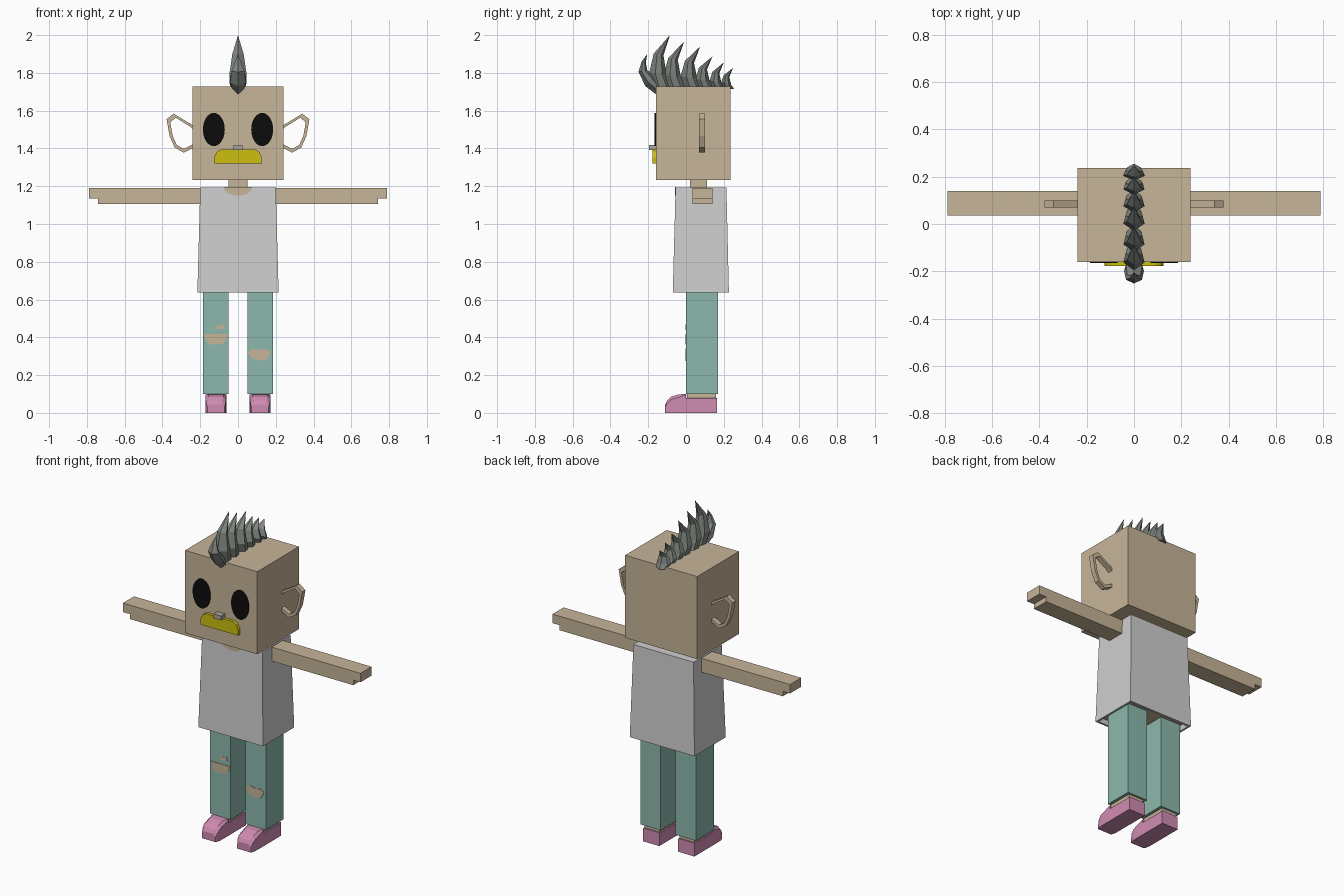
import bpy, bmesh
from math import sin, cos, pi

cube = bpy.data.objects.get("Cube")
if cube:
    bpy.data.objects.remove(cube, do_unlink=True)


def material(name, *rgb):
    """Make a flat material from display-space 0-255 values."""
    col = [((c / 255 + 0.055) / 1.055) ** 2.4 for c in rgb] + [1]
    m = bpy.data.materials.new(name)
    m.use_nodes = True
    m.diffuse_color = col
    m.node_tree.nodes["Principled BSDF"].inputs["Base Color"].default_value = col
    return m


SKIN = material("skin tan", 199, 181, 153)
SHIRT = material("shirt grey", 207, 207, 207)
TEAL = material("trouser teal", 140, 185, 173)
PINK = material("shoe pink", 207, 140, 178)
HAIR = material("hair grey", 128, 134, 128)
BLACK = material("eye black", 12, 12, 12)
YELLOW = material("mouth yellow", 204, 190, 16)
NOSE = material("nose grey", 172, 166, 156)


def loft(name, rings, mat):
    """Skin a row of equal-length rings and cap both ends."""
    bm = bmesh.new()
    rows = [[bm.verts.new(p) for p in ring] for ring in rings]
    n = len(rows[0])
    for a, b in zip(rows, rows[1:]):
        for i in range(n):
            j = (i + 1) % n
            bm.faces.new((a[i], a[j], b[j], b[i]))
    bm.faces.new(rows[0][::-1])
    bm.faces.new(rows[-1])
    bmesh.ops.remove_doubles(bm, verts=bm.verts, dist=1e-5)
    bmesh.ops.recalc_face_normals(bm, faces=bm.faces)
    me = bpy.data.meshes.new(name)
    bm.to_mesh(me)
    bm.free()
    me.materials.append(mat)
    ob = bpy.data.objects.new(name, me)
    bpy.context.collection.objects.link(ob)
    return ob


def prism(name, pts, y0, y1, mat):
    """Extrude an x-z outline along y."""
    return loft(name, [[(x, y, z) for x, z in pts] for y in (y0, y1)], mat)


def rect(hx, y0, y1, z):
    return [(-hx, y0, z), (hx, y0, z), (hx, y1, z), (-hx, y1, z)]


def box(name, x0, x1, y0, y1, z0, z1, mat):
    return prism(name, [(x0, z0), (x1, z0), (x1, z1), (x0, z1)], y0, y1, mat)


# Head, neck and body
box("head", -0.24, 0.24, -0.16, 0.236, 1.232, 1.728, SKIN)
box("neck", -0.05, 0.05, 0.02, 0.11, 1.18, 1.24, SKIN)
box("hips", -0.19, 0.19, -0.045, 0.2, 0.66, 0.8, SKIN)

# Shirt: tapered shell, open underneath
loft("shirt", [rect(0.185, -0.04, 0.195, 0.75), rect(0.203, -0.058, 0.213, 0.638),
               rect(0.215, -0.07, 0.227, 0.638), rect(0.2, -0.055, 0.214, 1.194)], SHIRT)
arc = [(0.075 * cos(pi * i / 8), 1.195 - 0.045 * sin(pi * i / 8)) for i in range(9)]
prism("neckline", arc, -0.059, -0.052, SKIN)

# Face
for side, s in (("left", 1), ("right", -1)):
    oval = [(s * 0.128 + 0.058 * cos(pi * i / 16), 1.5 + 0.088 * sin(pi * i / 16))
            for i in range(32)]
    prism(side + "_eye", oval, -0.166, -0.158, BLACK)
half = [(0.125, 1.32), (0.125, 1.355), (0.112, 1.382), (0.09, 1.395)]
prism("mouth", half + [(-x, z) for x, z in reversed(half)], -0.178, -0.155, YELLOW)
box("nose", -0.024, 0.024, -0.197, -0.155, 1.392, 1.418, NOSE)

# Limbs and ears, one of each per side
EAR = [(0.2, 1.49), (0.243, 1.525), (0.34, 1.584), (0.378, 1.555),
       (0.362, 1.465), (0.335, 1.405), (0.288, 1.378), (0.2, 1.42)]
SHOE = [(0.165, 0.055, 0.08), (0, 0.055, 0.08), (0, 0.055, 0.1), (-0.04, 0.055, 0.098),
        (-0.08, 0.054, 0.085), (-0.1, 0.05, 0.065), (-0.11, 0.045, 0.045)]
for side, s in (("left", 1), ("right", -1)):
    arm = [(0.195, 1.106), (0.742, 1.106), (0.742, 1.136), (0.79, 1.136),
           (0.79, 1.19), (0.195, 1.19)]
    prism(side + "_arm", [(s * x, z) for x, z in arm], 0.035, 0.14, SKIN)

    rings = []
    for x, z in EAR:
        ix, iz = 0.29 + (x - 0.29) * 0.78, 1.477 + (z - 1.477) * 0.8
        rings.append([(s * x, 0.07, z), (s * x, 0.1, z), (s * ix, 0.1, iz), (s * ix, 0.07, iz)])
    loft(side + "_ear", rings, SKIN)

    cx = s * 0.117
    box(side + "_trouser_leg", cx - 0.068, cx + 0.068, 0, 0.17, 0.1, 0.7, TEAL)
    box(side + "_ankle", cx - 0.05, cx + 0.05, 0.005, 0.158, 0.07, 0.11, SKIN)
    rings = []
    for y, w, h in SHOE:
        c = 0.015 if y < 0 else 0.004
        prof = [(w, 0), (w, h - c), (w - c, h)]
        prof += [(-x, z) for x, z in reversed(prof)]
        rings.append([(cx + x, y, z) for x, z in prof])
    loft(side + "_shoe", rings, PINK)

# Torn holes in the trousers
prism("right_knee_hole", [(-0.178, 0.418), (-0.168, 0.38), (-0.15, 0.362), (-0.085, 0.365),
                          (-0.062, 0.385), (-0.055, 0.418)], -0.003, 0.003, SKIN)
prism("right_small_hole", [(-0.125, 0.44), (-0.07, 0.448), (-0.075, 0.468),
                           (-0.11, 0.464)], -0.003, 0.003, SKIN)
prism("left_knee_hole", [(0.052, 0.318), (0.075, 0.29), (0.115, 0.276), (0.152, 0.282),
                         (0.175, 0.322), (0.15, 0.338), (0.115, 0.332), (0.08, 0.342)],
      -0.003, 0.003, SKIN)


def spike(name, edges):
    """Six-sided spike from rows of front (y, z), back (y, z) and half width."""
    rings = []
    for (fy, fz), (by, bz), w in edges:
        def at(x, t):
            return (x, fy + (by - fy) * t, fz + (bz - fz) * t)
        rings.append([at(0, 0), at(w, 0.35), at(w * 0.8, 0.75), at(0, 1),
                      at(-w * 0.8, 0.75), at(-w, 0.35)])
    loft(name, rings, HAIR)


# Crest of backward-curving spikes, shrinking toward the back
spike("hair_spike_front", [((-0.15, 1.68), (-0.15, 1.76), 0.028),
                           ((-0.215, 1.73), (-0.17, 1.785), 0.042),
                           ((-0.252, 1.805), (-0.205, 1.815), 0.034),
                           ((-0.235, 1.86), (-0.213, 1.855), 0.016),
                           ((-0.205, 1.9), (-0.205, 1.9), 0)])
TIPS = [(-0.085, 2.0, 0.09), (-0.01, 1.965, 0.088), (0.075, 1.94, 0.085),
        (0.14, 1.887, 0.075), (0.2, 1.855, 0.062), (0.249, 1.826, 0.052)]
for k, (ty, tz, w) in enumerate(TIPS):
    base = 1.715
    rows = []
    for t, f, b, hx in ((0, -1, 0.12, 0.034), (0.3, -1.22, -0.2, 0.045),
                        (0.66, -0.95, -0.38, 0.03), (1, 0, 0, 0)):
        z = base + (tz - base) * t
        rows.append(((ty + w * f, z), (ty + w * b, z - 0.01 * (0 < t < 1)), hx))
    spike("hair_spike_%d" % (k + 1), rows)
